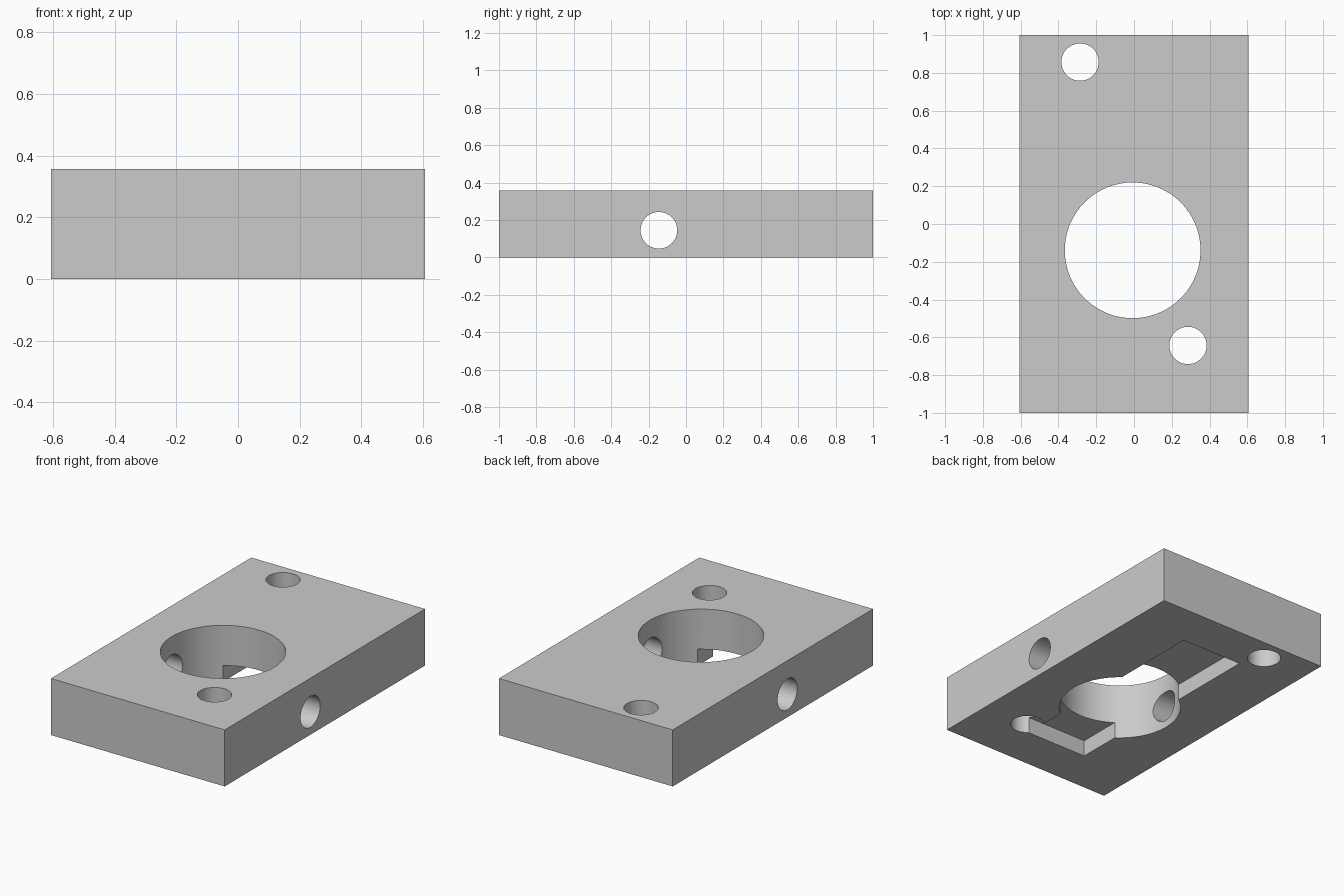
import bpy
from math import pi

cube = bpy.data.objects.get("Cube")
if cube:
    bpy.data.objects.remove(cube, do_unlink=True)

MM = 2 / 28  # the block is 28 mm long

grey = bpy.data.materials.new("plain grey")
grey.use_nodes = True
colour = (0.6, 0.6, 0.6, 1)
grey.diffuse_color = colour
grey.node_tree.nodes["Principled BSDF"].inputs["Base Color"].default_value = colour


def box(name, size, centre):
    bpy.ops.mesh.primitive_cube_add(size=1, location=[c * MM for c in centre])
    ob = bpy.context.object
    ob.name = name
    ob.scale = [s * MM for s in size]
    bpy.ops.object.transform_apply(location=True, rotation=False, scale=True)
    ob.data.materials.append(grey)
    return ob


def drill(name, radius, depth, centre, rotation=(0, 0, 0)):
    bpy.ops.mesh.primitive_cylinder_add(
        vertices=96, radius=radius * MM, depth=depth * MM,
        location=[c * MM for c in centre], rotation=rotation)
    ob = bpy.context.object
    ob.name = name
    ob.data.materials.append(grey)
    return ob


# Solid block
block = box("mounting_block", (17, 28, 5), (0, 0, 2.5))

# Bore, two screw holes, cross hole and the shallow channel underneath
cutters = [
    drill("bore_cutter", 5.03, 12, (-0.1, -1.95, 2.5)),
    drill("back_screw_hole_cutter", 1.38, 12, (-4, 12, 2.5)),
    drill("front_screw_hole_cutter", 1.38, 12, (4, -9, 2.5)),
    drill("cross_hole_cutter", 1.37, 24, (0, -2.03, 2.03), (0, pi / 2, 0)),
    box("channel_cutter", (6, 20, 2.9), (0, 0, 0)),
]

bpy.context.view_layer.objects.active = block
for cutter in cutters:
    cut = block.modifiers.new(cutter.name, 'BOOLEAN')
    cut.operation = 'DIFFERENCE'
    cut.solver = 'EXACT'
    cut.object = cutter
    bpy.ops.object.modifier_apply(modifier=cut.name)
for cutter in cutters:
    bpy.data.objects.remove(cutter, do_unlink=True)

# Smooth hole walls with crisp rims
bpy.ops.object.select_all(action='DESELECT')
block.select_set(True)
bpy.ops.object.shade_smooth_by_angle(angle=pi / 6)
